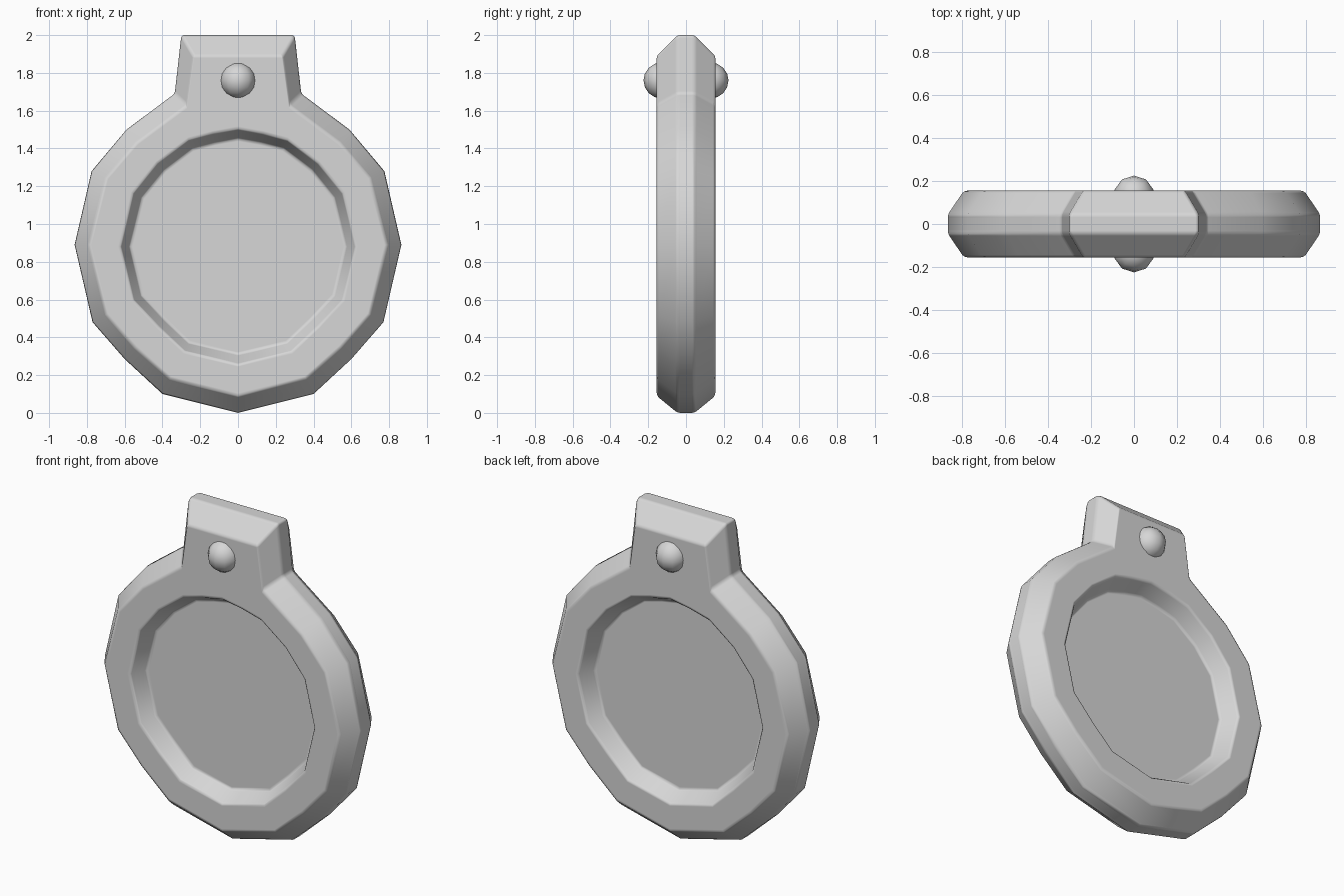
import bpy, bmesh, math

if "Cube" in bpy.data.objects:
    bpy.data.objects.remove(bpy.data.objects["Cube"])

# One plain stone-grey material
grey = bpy.data.materials.new("light grey")
grey.diffuse_color = (0.68, 0.68, 0.68, 1)
grey.use_nodes = True
grey.node_tree.nodes["Principled BSDF"].inputs["Base Color"].default_value = grey.diffuse_color

CENTRE_Z = 0.88


def mirrored(half):
    """Close a right-hand outline (bottom to top) by mirroring it in x."""
    return half + [(-x, z) for x, z in half[-2:0:-1]]


def ring_outline(radius):
    """Faceted round outline, rounder above than below."""
    def at(deg, k=1.0):
        a = math.radians(deg)
        return (k * radius * math.sin(a), CENTRE_Z - k * radius * math.cos(a))
    return mirrored([at(0), at(27), at(45, .96), at(63), at(90), at(117),
                     at(136, .985), at(155), at(167.5, .985), at(180)])


# Outer edge and front face edge, both including the hanging tab
edge = mirrored([(0, 0), (.40, .10), (.60, .285), (.77, .48), (.865, .89),
                 (.775, 1.28), (.59, 1.50), (.335, 1.69), (.30, 2.0), (0, 2.0)])
face = mirrored([(0, .09), (.36, .18), (.545, .345), (.70, .52), (.79, .89),
                 (.70, 1.245), (.54, 1.43), (.27, 1.63), (.235, 1.89), (0, 1.89)])
rim = ring_outline(.622)
floor = ring_outline(.572)

# Medallion body: loops from the front recess round the edge to the back recess
bm = bmesh.new()
side = [(floor, -.058), (rim, -.155), (face, -.155), (edge, -.045)]
layers = side + [(o, -y) for o, y in reversed(side)]
loops = [[bm.verts.new((x, y, z)) for x, z in o] for o, y in layers]
for a, b in zip(loops, loops[1:]):
    for i in range(len(a)):
        j = (i + 1) % len(a)
        bm.faces.new((a[i], a[j], b[j], b[i]))
bm.faces.new(loops[0])
bm.faces.new(loops[-1])
bmesh.ops.recalc_face_normals(bm, faces=bm.faces)
mesh = bpy.data.meshes.new("medallion_body")
bm.to_mesh(mesh)
bm.free()
mesh.materials.append(grey)
body = bpy.data.objects.new("medallion_body", mesh)
bpy.context.collection.objects.link(body)
for p in mesh.polygons:
    p.use_smooth = True
bevel = body.modifiers.new("soft edges", 'BEVEL')
bevel.width = 0.014
bevel.segments = 2
bevel.limit_method = 'ANGLE'
bevel.angle_limit = math.radians(30)
bevel.harden_normals = True

# Round studs on the front and back of the tab
for name, s in (("front_stud", -1), ("back_stud", 1)):
    bpy.ops.mesh.primitive_uv_sphere_add(segments=10, ring_count=8, radius=.095,
                                         location=(0, s * .13, 1.76))
    stud = bpy.context.object
    stud.name = name
    stud.data.materials.append(grey)
    bpy.ops.object.shade_smooth()
